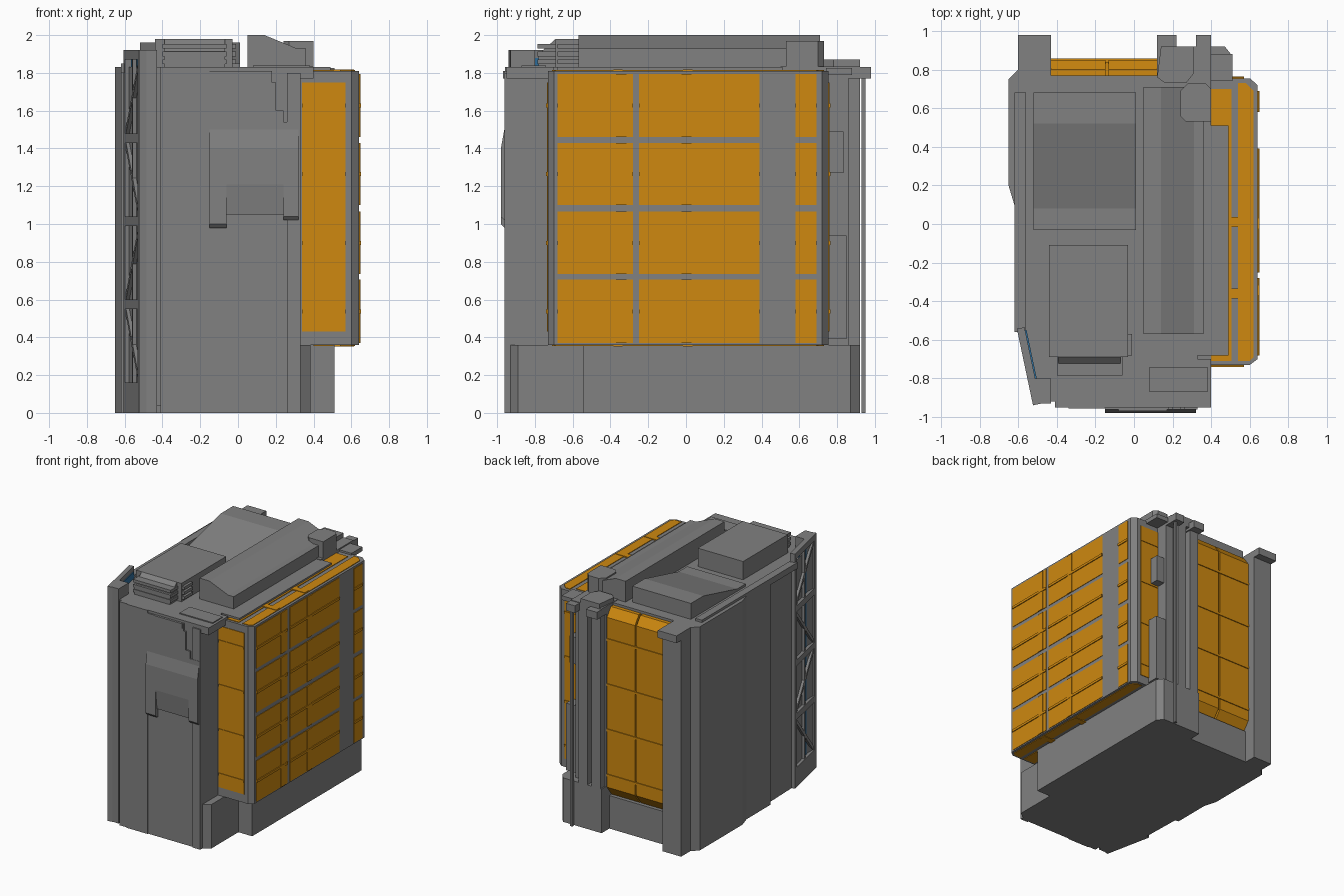
import bpy, bmesh
from mathutils import Vector, Matrix

if "Cube" in bpy.data.objects:
    bpy.data.objects.remove(bpy.data.objects["Cube"], do_unlink=True)


def material(name, rgb):
    m = bpy.data.materials.new(name)
    m.use_nodes = True
    m.diffuse_color = (*rgb, 1)
    m.node_tree.nodes["Principled BSDF"].inputs["Base Color"].default_value = (*rgb, 1)
    return m


GRAY = material("gray metal", (0.22, 0.22, 0.22))
ORANGE = material("orange glass", (0.62, 0.25, 0.005))
BLUE = material("blue glass", (0.03, 0.17, 0.36))


def finish(bm, name, mat):
    bmesh.ops.recalc_face_normals(bm, faces=bm.faces[:])
    mesh = bpy.data.meshes.new(name)
    bm.to_mesh(mesh)
    bm.free()
    mesh.materials.append(mat)
    obj = bpy.data.objects.new(name, mesh)
    bpy.context.scene.collection.objects.link(obj)
    return obj


def extrude(name, pts, a, b, axis="z", mat=GRAY):
    """Extrude a 2D outline from a to b along an axis."""
    place = {"x": lambda p, t: (t, p[0], p[1]),
             "y": lambda p, t: (p[0], t, p[1]),
             "z": lambda p, t: (p[0], p[1], t)}[axis]
    bm = bmesh.new()
    ends = [[bm.verts.new(place(p, t)) for p in pts] for t in (a, b)]
    for ring in ends:
        bm.faces.new(ring)
    n = len(pts)
    for i in range(n):
        j = (i + 1) % n
        bm.faces.new((ends[0][i], ends[0][j], ends[1][j], ends[1][i]))
    return finish(bm, name, mat)


def box(name, x, y, z, mat=GRAY):
    return extrude(name, [(x[0], y[0]), (x[1], y[0]), (x[1], y[1]), (x[0], y[1])], *z, mat=mat)


def bar(name, p, q, width, depth, normal, mat=GRAY):
    """A straight bar from p to q lying flat on a plane with this normal."""
    p, q = Vector(p), Vector(q)
    d = (q - p).normalized()
    side = normal.cross(d)
    bm = bmesh.new()
    bmesh.ops.create_cube(bm, size=1)
    m = Matrix((d * (q - p).length, side * width, normal * depth)).transposed().to_4x4()
    m.translation = (p + q) / 2
    bm.transform(m)
    return finish(bm, name, mat)


# Main hull and low base
hull = [(-.41, -.95), (.33, -.95), (.33, .75), (.12, .77), (-.43, .77), (-.43, .92),
        (-.60, .92), (-.60, .80), (-.65, .75), (-.65, .20), (-.62, .10), (-.62, -.21),
        (-.59, -.21), (-.58, -.56), (-.50, -.91), (-.41, -.91)]
extrude("hull", hull, 0, 1.83)
base = [(.30, -.95), (.385, -.89), (.385, -.545), (.51, -.545), (.51, .87), (.47, .92), (.12, .92), (.12, .75)]
extrude("side_base", base, 0, .36)
box("rear_base", (-.43, .12), (.75, .82), (0, .27))
box("front_deck_lip", (.30, .40), (-.95, -.70), (1.77, 1.83))
box("side_deck", (.30, .49), (-.68, .51), (1.79, 1.83))
box("deck_plate", (.08, .38), (-.87, -.74), (1.83, 1.838))
box("front_pilaster", (.26, .33), (-.96, -.94), (0, 1.80))
box("front_step", (-.34, -.15), (-.957, -.94), (0, 1.83))

# Glazed side bay
bay = [(.32, -.73), (.60, -.73), (.64, -.70), (.64, .72), (.60, .755), (.32, .755)]
extrude("bay_frame", bay, .36, 1.81)
rows = [(.37, .705), (.735, 1.065), (1.10, 1.43), (1.46, 1.795)]
columns = [(-.68, -.28), (-.25, .39), (.58, .69)]
for z in rows:
    mid = (z[0] + z[1]) / 2
    for y in columns:
        box("bay_side_pane", (.638, .644), y, z, ORANGE)
        box("bay_side_crossbar", (.638, .651), y, (mid - .01, mid + .01), ORANGE)
    for y in ((-.37, -.315), (-.025, .03)):
        box("bay_side_upright", (.638, .649), y, z, ORANGE)
for side, y in (("front", -.73), ("back", .755)):
    box(f"bay_{side}_pane", (.34, .57), (y - .005, y + .005), (.43, 1.75), ORANGE)
    for z in rows:
        mid = (z[0] + z[1]) / 2
        box(f"bay_{side}_crossbar", (.34, .57), (y - .01, y + .01), (mid - .01, mid + .01), ORANGE)
outer = [(.54, -.71), (.60, -.71), (.62, -.69), (.62, .69), (.58, .73), (.54, .73)]
for side, z in (("top", 1.81), ("bottom", .36)):
    extrude(f"bay_{side}_outer_pane", outer, z - .005, z + .005, mat=ORANGE)
    box(f"bay_{side}_inner_pane", (.40, .505), (-.71, .70), (z - .005, z + .005), ORANGE)
    for y in (.01, -.36):
        box(f"bay_{side}_crossbar", (.49, .615), (y - .025, y + .025), (z - .009, z + .009), ORANGE)

# Rear window with sloped top and bottom
window = [(.75, .27), (.79, .27), (.85, .35), (.85, 1.74), (.80, 1.81), (.75, 1.81)]
for x in ((-.43, -.147), (-.133, .12)):
    extrude("rear_window", window, *x, axis="x", mat=ORANGE)
box("rear_window_seam", (-.147, -.133), (.75, .84), (.35, 1.74), ORANGE)
for z in (.45, .82, 1.19, 1.56):
    box("rear_window_crossbar", (-.43, .12), (.84, .857), (z - .01, z + .01), ORANGE)

# Rear corner columns, pole and brackets
box("rear_column_core", (.12, .40), (.72, .86), (0, 1.80))
for x in ((.13, .21), (.25, .33)):
    box("rear_column", x, (.80, .92), (0, 1.80))
box("rear_pole", (.365, .385), (.93, .95), (0, 1.77))
for x in ((-.60, -.43), (.12, .22), (.32, .40)):
    box("rear_bracket", x, (.85, .98), (1.77, 1.83))
box("rear_deck", (.12, .40), (.50, .92), (1.79, 1.835))
box("rear_deck_wing", (.36, .51), (.74, .88), (1.79, 1.825))
box("rear_upper_cabinet", (.38, .47), (.74, .835), (1.27, 1.49))
box("rear_lower_cabinet", (.38, .49), (.74, .85), (.39, .94))

# Lattice over slanted blue wall
a, b = Vector((-.60, -.55, 0)), Vector((-.52, -.93, 0))
along = (b - a).normalized()
normal = Vector((along.y, -along.x, 0))
span = (b - a).length


def wall(u, z, inset=0):
    return a + along * span * u - normal * inset + Vector((0, 0, z))


bar("blue_wall", wall(.5, .10, .035), wall(.5, 1.88, .035), span * .96, .015, normal, BLUE)
for u in (.2, .35, .65, .8):
    bar("blue_wall_rib", wall(u, .14, .026), wall(u, 1.87, .026), .025, .012, normal, BLUE)
for u in (.03, .97):
    bar("lattice_post", wall(u, 0, .015), wall(u, 1.92, .015), .04, .04, normal)
bar("lattice_mid_post", wall(.5, .1, .01), wall(.5, 1.9, .01), .02, .02, normal)
for z, h in ((.08, .16), (.575, .05), (1.015, .05), (1.455, .05), (1.895, .05)):
    bar("lattice_rail", wall(0, z, .015), wall(1, z, .015), h, .04, normal)
for i, (low, high) in enumerate(((.16, .55), (.60, .99), (1.04, 1.43), (1.48, 1.87))):
    ends = (high, low) if i % 2 == 0 else (low, high)
    bar("lattice_brace", wall(.05, ends[0], .01), wall(.95, ends[1], .01), .025, .02, normal)
box("front_corner_post", (-.52, -.43), (-.93, -.80), (0, 1.92))
box("front_corner_fill", (-.46, -.40), (-.92, -.80), (.04, 1.83))
box("side_rail", (-.62, -.56), (-.56, .68), (1.80, 1.85))

# Roof ridge beam
ridge = [(.05, 1.82), (.05, 2.0), (.14, 2.0), (.31, 1.93), (.36, 1.93), (.36, 1.82)]
extrude("roof_ridge", ridge, -.57, .71, axis="y")

# Rear roof housing with ramp
ramp = [(-.03, 1.82), (-.03, 1.85), (.08, 1.85), (.52, 1.96), (.68, 1.96), (.68, 1.82)]
extrude("ramp_housing", ramp, -.52, .01, axis="x")

# Front roof housing with louvred nose
nose = [(-.78, 1.82), (-.78, 1.90), (-.69, 1.98), (-.11, 1.98), (-.11, 1.82)]
extrude("front_housing", nose, -.39, -.07, axis="x")
box("front_housing_body", (-.44, -.03), (-.69, -.11), (1.82, 1.98))
for z in (1.86, 1.90, 1.94):
    box("front_louvre", (-.40, -.06), (-.785, -.57), (z - .012, z + .012))
    box("side_louvre", (-.06, -.01), (-.68, -.57), (z - .012, z + .012))

# Rear roof cabinet with clipped corners
cabinet = [(.24, .56), (.27, .53), (.40, .53), (.40, .70), (.37, .73), (.28, .73), (.24, .69)]
extrude("roof_cabinet", cabinet, 1.82, 1.97)
hatch_pad = [(.12, .76), (.16, .73), (.27, .73), (.31, .78), (.31, .92), (.14, .92)]
extrude("roof_pad", hatch_pad, 1.82, 1.87)

# Front hatch with bulge and two feet
box("hatch_top", (-.15, .18), (-.962, -.94), (1.60, 1.81))
box("hatch_header", (-.08, .17), (-.968, -.94), (1.77, 1.81))
box("hatch_latch", (.17, .20), (-.962, -.94), (1.60, 1.75))


def hatch_profile(top, foot, cut):
    return [(-.94, top), (-.962, top), (-.962, 1.50), (-.98, 1.40), (-.98, cut), (-.962, foot), (-.94, foot)]


for name, x, top, foot, cut in (("hatch_left_foot", (.24, .32), 1.54, 1.02, 1.04),
                                ("hatch_center", (-.06, .24), 1.60, 1.05, 1.21),
                                ("hatch_right_foot", (-.15, -.06), 1.60, .98, 1.0)):
    extrude(name, hatch_profile(top, foot, cut), *x, axis="x")
